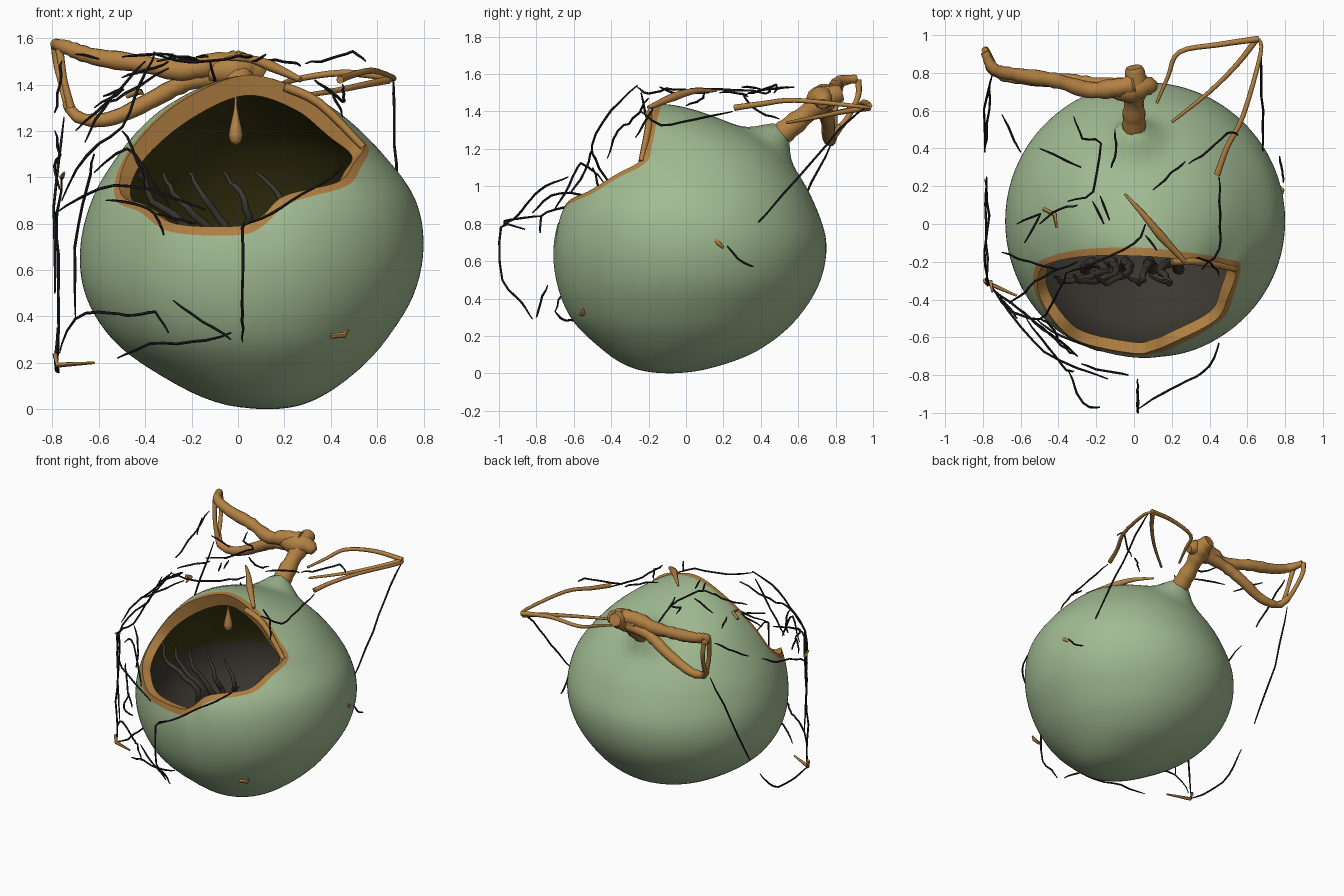
import bpy, bmesh, math, random
from mathutils import Vector as V

random.seed(4)


def material(name, rgb):
    m = bpy.data.materials.new(name)
    m.diffuse_color = (*rgb, 1)
    return m


GREEN = material("soft green", (0.36, 0.50, 0.29))
BROWN = material("golden brown", (0.45, 0.22, 0.055))
BLACK = material("black", (0.014, 0.014, 0.015))
OLIVE = material("dark olive", (0.045, 0.038, 0.006))
CHAR = material("charcoal", (0.045, 0.040, 0.030))


def finish(name, bm, mats, angle=50):
    bmesh.ops.recalc_face_normals(bm, faces=bm.faces)
    me = bpy.data.meshes.new(name)
    bm.to_mesh(me)
    bm.free()
    for m in mats:
        me.materials.append(m)
    ob = bpy.data.objects.new(name, me)
    bpy.context.collection.objects.link(ob)
    bpy.ops.object.select_all(action='DESELECT')
    ob.select_set(True)
    bpy.context.view_layer.objects.active = ob
    bpy.ops.object.shade_smooth_by_angle(angle=math.radians(angle))
    return ob


def spline(pts, n):
    out = []
    for i in range(len(pts) - 1):
        a, b = pts[max(i - 1, 0)], pts[i]
        c, d = pts[i + 1], pts[min(i + 2, len(pts) - 1)]
        for k in range(n):
            t = k / n
            out.append(b + (c - a) * t / 2 + (2 * a - 5 * b + 4 * c - d) * t * t / 2
                       + (3 * b - a - 3 * c + d) * t ** 3 / 2)
    return out + [pts[-1]]


def tube(bm, pts, radii, sides=5, steps=1, lump=0.0, wobble=0.0):
    """Swept round tube; radii are spread evenly along the path."""
    pts = [V(p) for p in pts]
    if steps > 1:
        pts = spline(pts, steps)
    for p in pts[1:-1]:
        p += V([random.uniform(-wobble, wobble) for _ in range(3)])
    side, rings = None, []
    for i, p in enumerate(pts):
        d = (pts[min(i + 1, len(pts) - 1)] - pts[max(i - 1, 0)]).normalized()
        side = side - d * side.dot(d) if side else d.orthogonal()
        side.normalize()
        up = d.cross(side)
        u = i / (len(pts) - 1) * (len(radii) - 1)
        k = min(int(u), len(radii) - 2)
        r = radii[k] + (radii[k + 1] - radii[k]) * (u - k)
        r *= 1 + random.uniform(-lump, lump)
        rings.append([bm.verts.new(p + r * (side * math.cos(a) + up * math.sin(a)))
                      for a in (2 * math.pi * j / sides for j in range(sides))])
    for a, b in zip(rings, rings[1:]):
        for j in range(sides):
            bm.faces.new((a[j], a[(j + 1) % sides], b[(j + 1) % sides], b[j]))
    bm.faces.new(rings[0])
    bm.faces.new(rings[-1])


def tubes(name, mat, paths, radii, **kw):
    bm = bmesh.new()
    for p in paths:
        tube(bm, p, radii, **kw)
    return finish(name, bm, [mat], 60)


# Gourd body: level outlines (z, x min, x max, y min, y max)
ROWS = [(0.0, .12, .14, -.1, -.08), (.02, -.06, .28, -.26, .1), (.12, -.29, .46, -.44, .38),
        (.3, -.54, .64, -.62, .6), (.5, -.66, .76, -.7, .72), (.7, -.68, .80, -.72, .75),
        (.9, -.63, .765, -.68, .69), (1.1, -.51, .62, -.54, .575), (1.25, -.38, .46, -.4, .42),
        (1.36, -.23, .27, -.31, .18), (1.43, -.01, .01, -.13, -.11)]
C = V((0.05, 0.02, 0.68))
NECK = (V((0, .48, 1.27)) - C).normalized()
# each level as centre and squared half widths, joined by smooth cubic curves
KEYS = [((r[1] + r[2]) / 2, (r[3] + r[4]) / 2, ((r[2] - r[1]) / 2) ** 2, ((r[4] - r[3]) / 2) ** 2)
        for r in ROWS]


def level(z):
    i = max(k for k in range(len(ROWS) - 1) if ROWS[k][0] <= z)
    h = ROWS[i + 1][0] - ROWS[i][0]
    t = (z - ROWS[i][0]) / h
    a, b = max(i - 1, 0), min(i + 2, len(ROWS) - 1)
    out = []
    for q in range(4):
        p, n = KEYS[i][q], KEYS[i + 1][q]
        m0 = (n - KEYS[a][q]) / (ROWS[i + 1][0] - ROWS[a][0]) * h
        m1 = (KEYS[b][q] - p) / (ROWS[b][0] - ROWS[i][0]) * h
        out.append((2 * t ** 3 - 3 * t * t + 1) * p + (t ** 3 - 2 * t * t + t) * m0
                   + (3 * t * t - 2 * t ** 3) * n + (t ** 3 - t * t) * m1)
    return out


TABLE = [level(k * 1.4299 / 400) for k in range(401)]


def inside(p):
    k = p.z / 1.4299 * 400
    if not 0 <= k < 400:
        return False
    a, b, t = TABLE[int(k)], TABLE[int(k) + 1], k % 1
    cx, cy, rx, ry = (u + (v - u) * t for u, v in zip(a, b))
    return (p.x - cx) ** 2 / max(rx, 1e-5) + (p.y - cy) ** 2 / max(ry, 1e-5) < 1


def radius(d):
    lo, hi = 0.2, 1.3
    for _ in range(16):
        m = (lo + hi) / 2
        lo, hi = (m, hi) if inside(C + d * m) else (lo, m)
    return lo


# Ragged mouth edge; the shell runs from it to the opposite pole
RIM = [V(p) for p in [(0, -.685, .79), (-.27, -.63, .8), (-.4, -.54, .88), (-.5, -.38, .92),
                      (-.5, -.25, 1.03), (-.42, -.2, 1.17), (-.24, -.17, 1.33), (.03, -.17, 1.44),
                      (.28, -.19, 1.37), (.45, -.21, 1.23), (.54, -.24, 1.14), (.5, -.38, 1.06),
                      (.43, -.51, .98), (.2, -.63, .92), (.1, -.67, .83)]]
PER, RINGS = 7, 54
EDGE = spline(RIM[-2:] + RIM + RIM[:2], PER)[2 * PER:-2 * PER + PER - 1]
EDGE = EDGE[:PER * len(RIM)]
COLS = len(EDGE)
pole = -sum(((p - C).normalized() for p in RIM), V()).normalized()
bm = bmesh.new()
outer, inner = [], []
ts = [0, .022] + [.022 + .965 * k / RINGS for k in range(1, RINGS + 1)]
for t in ts:
    ro, ri = [], []
    for e in EDGE:
        p = e - C
        d0 = p.normalized()
        d = d0.slerp(pole, t)
        R = radius(d) + (p.length - radius(d0)) * math.exp(-t * 9)
        wall = .06 + .03 * max(0, min(1, (e.z - 1) / .3)) * math.exp(-t * 4)
        ri.append(bm.verts.new(C + d * (R - wall)))
        ro.append(bm.verts.new(C + d * (R + 0.12 * math.exp(-(d.angle(NECK) / 0.15) ** 2))))
    outer.append(ro)
    inner.append(ri)


def strip(a, b, rule):
    for j in range(COLS):
        k = (j + 1) % COLS
        f = bm.faces.new((a[j], a[k], b[k], b[j]))
        f.material_index = rule(f.calc_center_median())


strip(outer[0], inner[0], lambda c: 1)
for i in range(len(ts) - 1):
    strip(outer[i], outer[i + 1], lambda c: 1 if i == 0 else 0)
    strip(inner[i], inner[i + 1], lambda c: 3 if c.z < .72 else 2)
bm.faces.new(outer[-1])
bm.faces.new(inner[-1]).material_index = 3
finish("gourd_body", bm, [GREEN, BROWN, OLIVE, CHAR], 45)

# Stem and woody branches
tubes("stem", BROWN, [[(0, .47, 1.25), (0, .55, 1.31), (0, .66, 1.4), (.01, .75, 1.47), (0, .83, 1.5)]],
      [.07, .06, .055, .07, .04], sides=14, steps=5, lump=.08)
tubes("stem_knot", BROWN, [[(.11, .73, 1.44), (.05, .73, 1.47), (-.03, .71, 1.46), (-.12, .72, 1.46)]],
      [.03, .06, .07, .05], sides=12, steps=4, lump=.08)
tubes("upper_branch", BROWN, [[(0, .74, 1.49), (-.1, .72, 1.49), (-.24, .71, 1.46), (-.42, .76, 1.49),
      (-.62, .79, 1.52), (-.74, .82, 1.56), (-.79, .91, 1.575)]],
      [.055, .05, .045, .04, .036, .03, .022], sides=12, steps=6, lump=.12)
tubes("lower_branch", BROWN, [[(-.05, .73, 1.44), (-.22, .74, 1.41), (-.36, .76, 1.34), (-.5, .76, 1.27),
      (-.6, .77, 1.245), (-.69, .78, 1.26), (-.74, .82, 1.32)]], [.05, .04, .036, .032, .03, .026, .02],
      sides=10, steps=5, lump=.1)
tubes("branch_end_loop", BROWN, [[(-.73, .8, 1.29), (-.75, .86, 1.36), (-.78, .92, 1.48), (-.79, .92, 1.57)],
      [(-.72, .79, 1.3), (-.75, .8, 1.42), (-.77, .83, 1.55)]], [.018, .014, .018], sides=8, steps=4)
tubes("right_twigs", BROWN, [
    [(.12, .64, 1.36), (.18, .78, 1.39), (.24, .91, 1.42), (.45, .95, 1.45), (.66, .98, 1.43)],
    [(.2, .54, 1.34), (.4, .7, 1.37), (.55, .85, 1.4), (.65, .98, 1.42)],
    [(.66, .98, 1.42), (.67, .9, 1.43), (.58, .58, 1.46), (.49, .4, 1.44), (.44, .26, 1.42)]],
    [.008, .012, .014, .017], sides=8, steps=4)
tubes("top_twig", BROWN, [[(-.05, .16, 1.51), (.05, .05, 1.51), (.14, -.06, 1.48), (.27, -.2, 1.42)]],
      [.006, .016, .024, .012], sides=8, steps=4)
tubes("rim_splinter", BROWN, [[(.2, -.2, 1.39), (.35, -.2, 1.32), (.54, -.24, 1.13)]],
      [.02, .02, .015], sides=8, steps=4)
tubes("hanging_drop", BROWN, [[(-.01, -.1, z) for z in (1.37, 1.3, 1.25, 1.21, 1.18, 1.155, 1.14)]],
      [.004, .007, .017, .027, .031, .024, .006], sides=14, steps=3)
tubes("brown_scars", BROWN, [[(.775, .15, .72), (.785, .18, .69), (.77, .2, .67)],
      [(.40, -.56, .315), (.46, -.55, .32), (.475, -.55, .345)],
      [(.67, .38, .79), (.7, .36, .76)], [(-.79, -.3, .24), (-.78, -.31, .19), (-.62, -.38, .2)],
      [(-.48, .08, 1.35), (-.42, .05, 1.37), (-.41, -.02, 1.36)], [(-.76, -.3, 1.0), (-.75, -.36, 1.02)]],
      [.011, .013, .006], sides=6)

# Thin black strands around the outside
W = [.003, .007, .006, .007, .004]
K = dict(steps=3, wobble=.006)
tubes("left_strands", BLACK, [
    [(-.75, .79, 1.26), (-.79, .6, .88), (-.79, .38, .5)],
    [(-.78, .25, .35), (-.79, .1, .2), (-.78, -.1, .16), (-.78, -.3, .19)],
    [(-.79, .24, 1.2), (-.77, .05, 1.1), (-.79, -.15, 1.05), (-.77, -.32, .95)],
    [(-.78, -.3, .18), (-.77, -.32, .5), (-.78, -.29, .75), (-.76, -.32, 1.0)],
    [(-.77, -.32, .24), (-.7, -.38, .39), (-.55, -.5, .42), (-.45, -.58, .4), (-.36, -.66, .42), (-.3, -.7, .33)],
    [(-.7, -.38, .39), (-.7, -.4, .7), (-.65, -.45, .95), (-.62, -.5, 1.1)],
    [(-.52, -.5, .22), (-.38, -.6, .28), (-.2, -.66, .29), (-.03, -.7, .33)],
    [(-.76, .75, 1.5), (-.77, .6, 1.4), (-.79, .4, 1.28)]], W, **K)
tubes("front_strands", BLACK, [
    [(.02, -.82, .29), (.02, -.88, .38), (.02, -.98, .5), (.02, -.99, .78), (.02, -.86, .77)],
    [(.02, -.98, .79), (.14, -.9, .84), (.28, -.83, .93), (.4, -.75, 1.0), (.45, -.63, 1.05)],
    [(-.28, -.74, .47), (-.15, -.78, .38), (-.03, -.8, .3)],
    [(-.57, -.5, .9), (-.45, -.66, .89), (-.36, -.77, .84), (-.32, -.78, .75)],
    [(-.35, -.77, .84), (-.27, -.95, .82), (-.18, -.97, .8)]], W, steps=3, wobble=.004)
tubes("mouth_web", BLACK, [
    [(-.76, -.33, .9), (-.65, -.46, 1.1), (-.5, -.5, 1.22), (-.42, -.4, 1.4), (-.36, -.26, 1.54)],
    [(-.78, -.28, .85), (-.6, -.55, .95), (-.4, -.72, .95), (-.14, -.82, .86)],
    [(-.62, -.44, 1.02), (-.48, -.56, 1.12), (-.38, -.62, 1.0), (-.3, -.7, .88)],
    [(-.5, -.5, 1.2), (-.44, -.54, 1.08), (-.4, -.62, .96)],
    [(-.66, -.42, 1.15), (-.58, -.36, 1.3), (-.48, -.28, 1.36), (-.3, -.2, 1.47)],
    [(.45, -.27, 1.26), (.4, -.2, 1.37), (.33, -.18, 1.42)]], W, **K)
tubes("top_strands", BLACK, [
    [(-.32, .57, 1.53), (-.27, .45, 1.52), (-.18, .43, 1.5), (-.22, .17, 1.52), (-.35, .12, 1.5)],
    [(-.18, .15, 1.52), (-.13, .02, 1.52)], [(-.22, .12, 1.5), (-.16, .0, 1.5)],
    [(.1, .18, 1.5), (.2, .27, 1.5), (.27, .33, 1.48)],
    [(.29, .32, 1.49), (.4, .39, 1.51), (.49, .48, 1.54), (.55, .47, 1.5)],
    [(-.7, .58, 1.53), (-.6, .38, 1.51)], [(-.5, .4, 1.52), (-.28, .3, 1.53)],
    [(-.5, .0, 1.43), (-.4, .08, 1.46), (-.3, .1, 1.5)],
    [(-.62, .0, 1.3), (-.5, .05, 1.38), (-.58, -.1, 1.35)],
    [(-.7, -.15, 1.2), (-.55, -.2, 1.33), (-.4, -.24, 1.5)],
    [(-.1, .5, 1.36), (-.1, .38, 1.4), (-.12, .3, 1.5)], [(.06, -.06, 1.5), (.12, -.14, 1.53)],
    [(-.36, -.26, 1.53), (-.2, -.2, 1.5), (0, -.1, 1.52), (.06, 0, 1.52)]], W, **K)
tubes("right_strands", BLACK, [
    [(.67, .96, 1.42), (.67, .82, 1.3), (.68, .6, 1.05), (.68, .37, .79)],
    [(.45, .25, 1.4), (.455, .05, 1.36), (.45, -.13, 1.33), (.36, -.24, 1.4)],
    [(.79, .22, .68), (.785, .28, .61), (.77, .36, .57)]], W, steps=3, wobble=.004)

# Dark tangle inside the hollow
tubes("inner_tangle", CHAR, [
    [(x, -.24, .3), (x * .8, -.2, .5), (x * .6, -.25, .72), (x * 1.1 - .08, -.31, .9), (x - .16, -.27, 1.02)]
    for x in (-.26, -.16, -.05, .1, .24)], [.03, .025, .02, .014, .006], sides=8, steps=5, wobble=.01)
